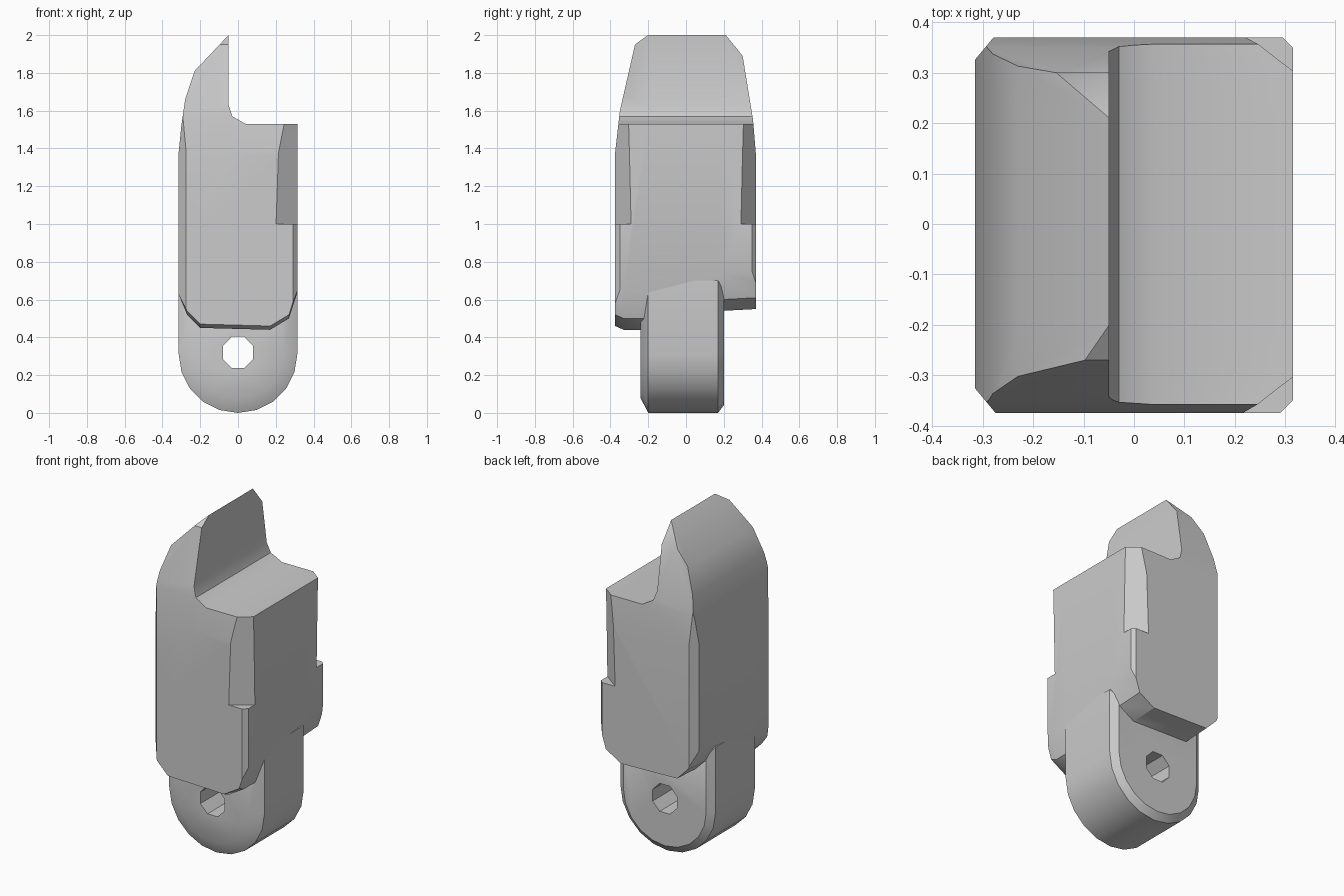
import bpy, bmesh
from math import cos, sin, pi, radians

if "Cube" in bpy.data.objects:
    bpy.data.objects.remove(bpy.data.objects["Cube"], do_unlink=True)

grey = bpy.data.materials.new("light grey")
grey.use_nodes = True
colour = (0.6, 0.6, 0.6, 1)
grey.diffuse_color = colour
grey.node_tree.nodes["Principled BSDF"].inputs["Base Color"].default_value = colour


def loft(name, rings):
    """Solid through matching rings of points, capped at both ends."""
    bm = bmesh.new()
    rows = [[bm.verts.new(p) for p in ring] for ring in rings]
    n = len(rows[0])
    for a, b in zip(rows, rows[1:]):
        for i in range(n):
            j = (i + 1) % n
            bm.faces.new((a[i], a[j], b[j], b[i]))
    bm.faces.new(rows[0])
    bm.faces.new(rows[-1][::-1])
    bmesh.ops.recalc_face_normals(bm, faces=bm.faces)
    mesh = bpy.data.meshes.new(name)
    bm.to_mesh(mesh)
    bm.free()
    mesh.materials.append(grey)
    ob = bpy.data.objects.new(name, mesh)
    bpy.context.collection.objects.link(ob)
    return ob


def select(ob):
    bpy.ops.object.select_all(action='DESELECT')
    ob.select_set(True)
    bpy.context.view_layer.objects.active = ob


def cut(ob, tool, operation):
    """Apply a boolean and discard its tool."""
    mod = ob.modifiers.new("cut", 'BOOLEAN')
    mod.object, mod.operation, mod.solver = tool, operation, 'EXACT'
    select(ob)
    bpy.ops.object.modifier_apply(modifier=mod.name)
    bpy.data.objects.remove(tool, do_unlink=True)


# Body: notched profile whose underside steps up towards the back
upper = [(0.315, 1.53), (0.04, 1.53), (-0.03, 1.57), (-0.05, 1.63), (-0.05, 2),
         (-0.23, 1.81), (-0.28, 1.66), (-0.3, 1.52), (-0.315, 1.37)]
lower = [(-0.315, 0.63), (-0.27, 0.52), (-0.2, 0.45),
         (0.17, 0.44), (0.27, 0.5), (0.315, 0.64)]


def body_ring(y, lift):
    return ([(x, y, z) for x, z in upper] + [(x, y, z + lift) for x, z in lower])


body = loft("body", [body_ring(-0.375, 0.02), body_ring(-0.33, 0), body_ring(-0.2, 0),
                     body_ring(0.19, 0.1), body_ring(0.375, 0.11)])

# Taper of the body towards its top, front and back
side = [(-0.375, 0.3), (0.37, 0.3), (0.37, 1.37), (0.355, 1.55), (0.3, 1.89), (0.21, 2.001),
        (-0.2, 2.001), (-0.27, 1.95), (-0.35, 1.6), (-0.375, 1.38)]
cut(body, loft("side_taper", [[(x, y, z) for y, z in side] for x in (-0.5, 0.5)]), 'INTERSECT')

# Small chamfers down the upright corners
plan = [(-0.32, -0.32), (-0.27, -0.38), (0.285, -0.38), (0.32, -0.345),
        (0.32, 0.345), (0.285, 0.38), (-0.27, 0.38), (-0.32, 0.32)]
cut(body, loft("corner_chamfer", [[(x, y, z) for x, y in plan] for z in (0.2, 2.2)]), 'INTERSECT')

# Ledged recesses in both corners under the notch
for s in (-1, 1):
    wedge = [[(0.2, s * 0.376, 1.0), (0.316, s * 0.29, 1.0), (0.5, s * 0.6, 1.0)],
             [(0.212, s * 0.376, 1.35), (0.316, s * 0.298, 1.35), (0.5, s * 0.6, 1.35)],
             [(0.225, s * 0.376, 1.6), (0.316, s * 0.305, 1.6), (0.5, s * 0.6, 1.6)]]
    cut(body, loft("corner_wedge", wedge), 'DIFFERENCE')

# Mounting tang: rounded lower end with softened front and back rims
mid = 0.31
arc = [(0.314 * cos(a), mid + 0.31 * sin(a)) for a in [pi + pi * i / 10 for i in range(11)]]
outline = arc + [(0.314, 0.7), (-0.314, 0.7)]


def tang_ring(y, k):
    return [(x * k, y, mid + (z - mid) * k) for x, z in outline]


tang = loft("mounting_tang", [tang_ring(-0.24, 0.75), tang_ring(-0.2, 1),
                              tang_ring(0.17, 1), tang_ring(0.2, 0.87)])

# Pin hole through the tang
hole = [(0.087 * cos(a), 0.32 + 0.09 * sin(a)) for a in [pi * (i + 0.5) / 4 for i in range(8)]]
cut(tang, loft("pin_hole", [[(x, y, z) for x, z in hole] for y in (-0.5, 0.5)]), 'DIFFERENCE')

for ob in (body, tang):
    select(ob)
    bpy.ops.object.shade_smooth_by_angle(angle=radians(32))
